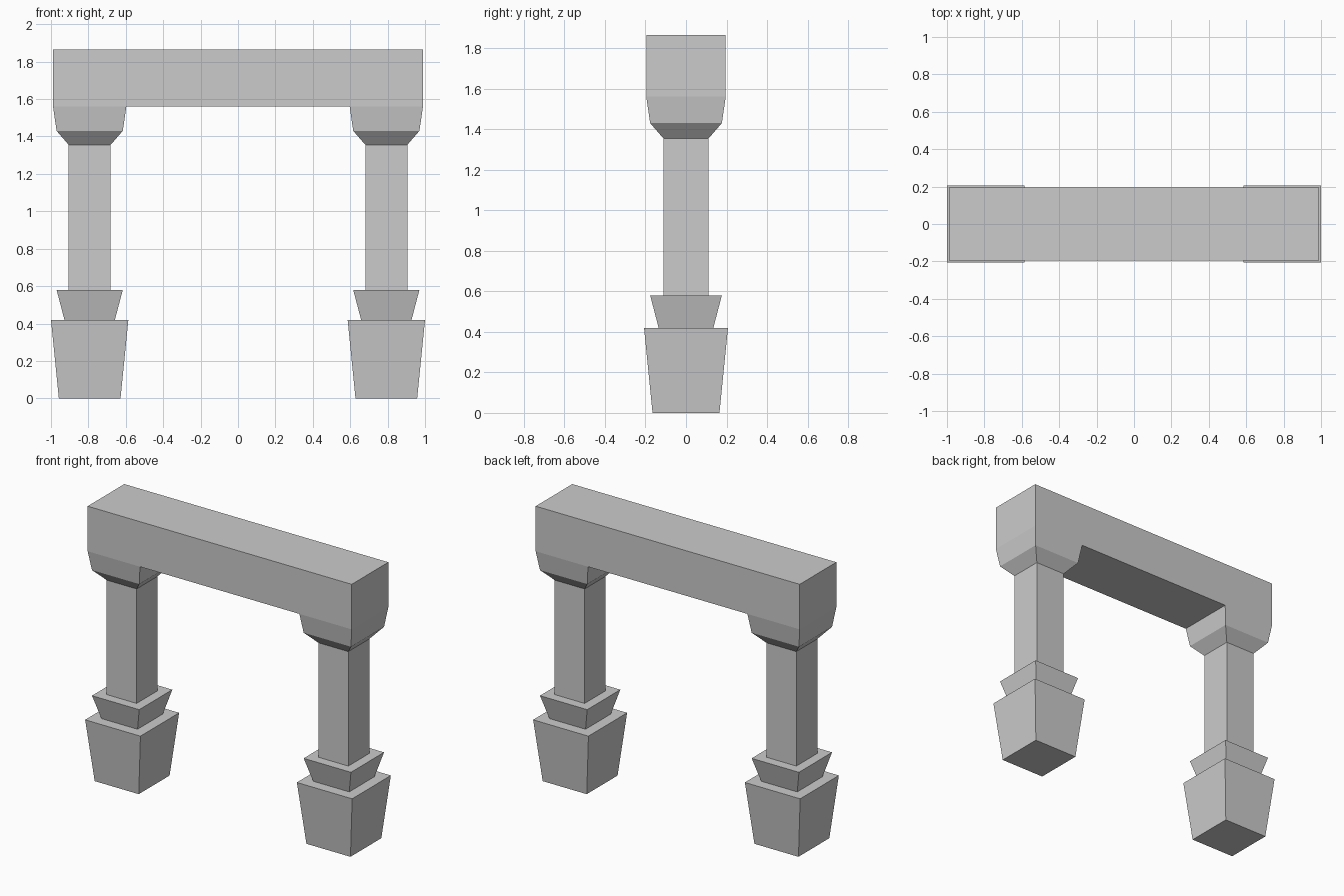
import bpy, bmesh

if "Cube" in bpy.data.objects:
    bpy.data.objects.remove(bpy.data.objects["Cube"])

LEG_X = 0.793


def make_object(name, bm):
    bmesh.ops.recalc_face_normals(bm, faces=bm.faces)
    mesh = bpy.data.meshes.new(name)
    bm.to_mesh(mesh)
    bm.free()
    obj = bpy.data.objects.new(name, mesh)
    bpy.context.collection.objects.link(obj)
    return obj


def square_loft(name, cx, profile, cap_bottom=False):
    """Loft square rings through (half width, z) profile points."""
    bm = bmesh.new()
    rings = [[bm.verts.new((cx + sx * h, sy * h, z))
              for sx, sy in ((-1, -1), (1, -1), (1, 1), (-1, 1))]
             for h, z in profile]
    for a, b in zip(rings, rings[1:]):
        for i in range(4):
            j = (i + 1) % 4
            bm.faces.new((a[i], a[j], b[j], b[i]))
    if cap_bottom:
        bm.faces.new(rings[0][::-1])
    obj = make_object(name, bm)
    # open shells: make sure the sides point away from the leg axis
    f = obj.data.polygons[0]
    if f.normal.y > 0:
        obj.data.flip_normals()
    return obj


for side, s in (("left", -1), ("right", 1)):
    x = s * LEG_X
    # Tapered foot block with its flat ledge
    square_loft(f"{side}_foot", x, [(0.165, 0), (0.207, 0.42), (0.135, 0.42)], True)
    # Flared collar around the post, ledge running in to the post
    square_loft(f"{side}_collar", x, [(0.135, 0.42), (0.177, 0.58), (0.112, 0.58)])
    # Square post
    square_loft(f"{side}_post", x, [(0.112, 0.58), (0.112, 1.355)])
    # Capital widening out to the lintel
    square_loft(f"{side}_capital", x, [(0.112, 1.355), (0.177, 1.43), (0.196, 1.56)])

# Lintel beam across both posts
bm = bmesh.new()
bmesh.ops.create_cube(bm, size=1)
bmesh.ops.scale(bm, verts=bm.verts, vec=(2 * (LEG_X + 0.196), 0.392, 0.305))
bmesh.ops.translate(bm, verts=bm.verts, vec=(0, 0, 1.7125))
make_object("lintel", bm)
